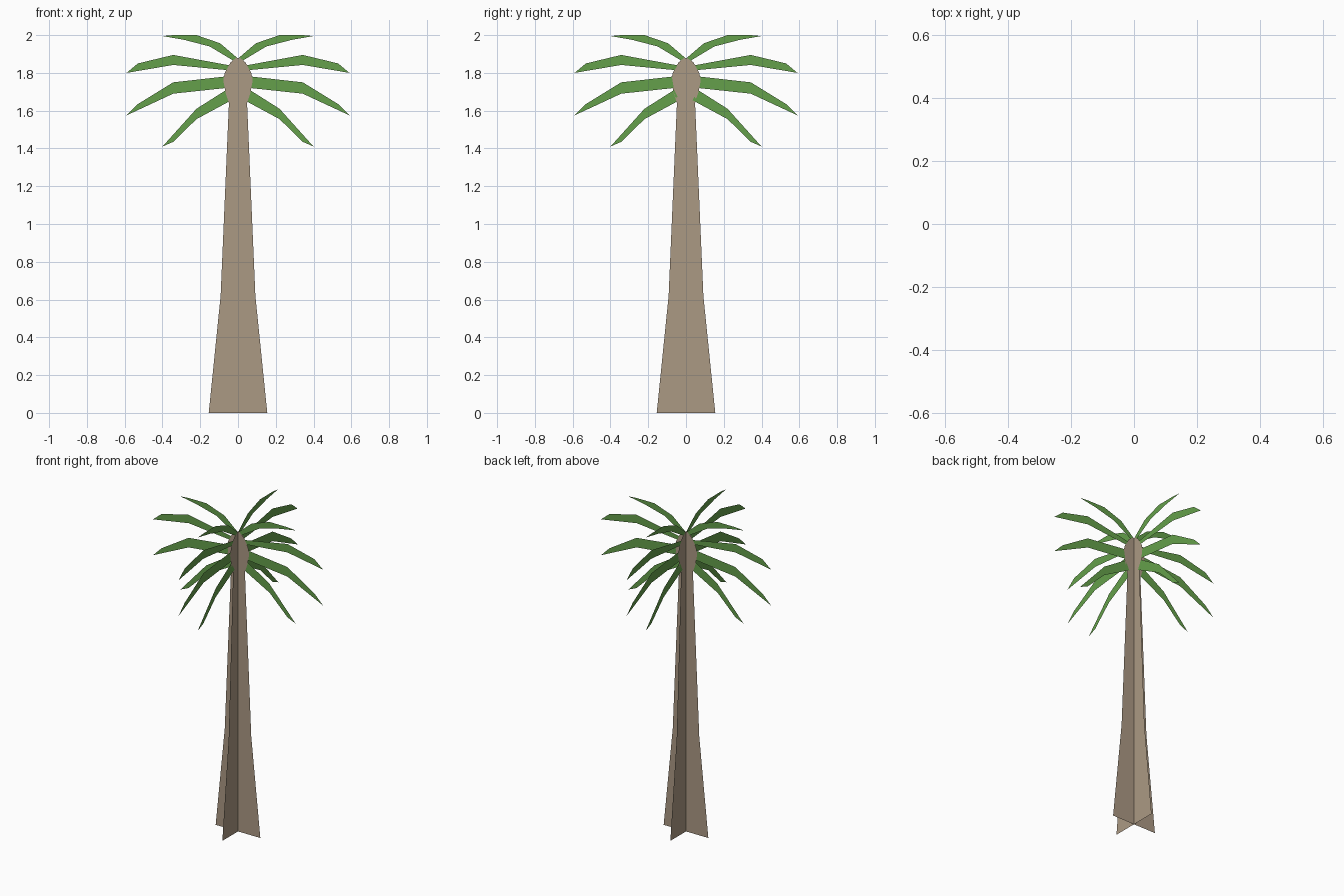
import bpy, math

if "Cube" in bpy.data.objects:
    bpy.data.objects.remove(bpy.data.objects["Cube"])


def material(name, color):
    m = bpy.data.materials.new(name)
    m.diffuse_color = color
    m.use_nodes = True
    m.node_tree.nodes["Principled BSDF"].inputs["Base Color"].default_value = m.diffuse_color
    return m


bark = material("bark", (0.41, 0.32, 0.23, 1))
leaf = material("leaf", (0.13, 0.35, 0.07, 1))


def card(name, outlines, mat, turn):
    """Flat upright cut-out made from (x, z) outlines, turned about z."""
    verts, faces = [], []
    for pts in outlines:
        faces.append(range(len(verts), len(verts) + len(pts)))
        verts += [(x, 0, z) for x, z in pts]
    mesh = bpy.data.meshes.new(name)
    mesh.from_pydata(verts, [], [list(f) for f in faces])
    mesh.materials.append(mat)
    ob = bpy.data.objects.new(name, mesh)
    ob.rotation_euler.z = turn
    bpy.context.collection.objects.link(ob)


def mirrored(pts):
    return [(-x, z) for x, z in reversed(pts)]


# Right half of the trunk with its bulging head
half_trunk = [(0.155, 0), (0.092, 0.62), (0.048, 1.64), (0.065, 1.69), (0.078, 1.76),
              (0.07, 1.80), (0.04, 1.855), (0.01, 1.88)]
trunk = half_trunk + mirrored(half_trunk)

# Four fronds of the right side, top to bottom
fronds = [
    [(0.005, 1.88), (0.025, 1.865), (0.15, 1.94), (0.285, 1.975), (0.40, 1.995),
     (0.343, 2.0), (0.22, 2.0), (0.095, 1.957)],
    [(0.045, 1.84), (0.06, 1.815), (0.343, 1.842), (0.59, 1.80), (0.53, 1.85), (0.343, 1.895)],
    [(0.075, 1.78), (0.065, 1.72), (0.343, 1.69), (0.53, 1.605), (0.59, 1.575),
     (0.53, 1.635), (0.343, 1.75)],
    [(0.062, 1.71), (0.035, 1.655), (0.22, 1.555), (0.343, 1.43), (0.40, 1.41), (0.22, 1.61)],
]
# keep the wide fronds symmetric about their own bend
fronds[2].pop(3)
fronds[3][3] = (0.343, 1.435)
all_fronds = fronds + [mirrored(f) for f in fronds]

# Two crossed cut-outs
for i, turn in enumerate((0, math.pi / 2)):
    card(f"trunk_{i + 1}", [trunk], bark, turn)
    card(f"fronds_{i + 1}", all_fronds, leaf, turn)
